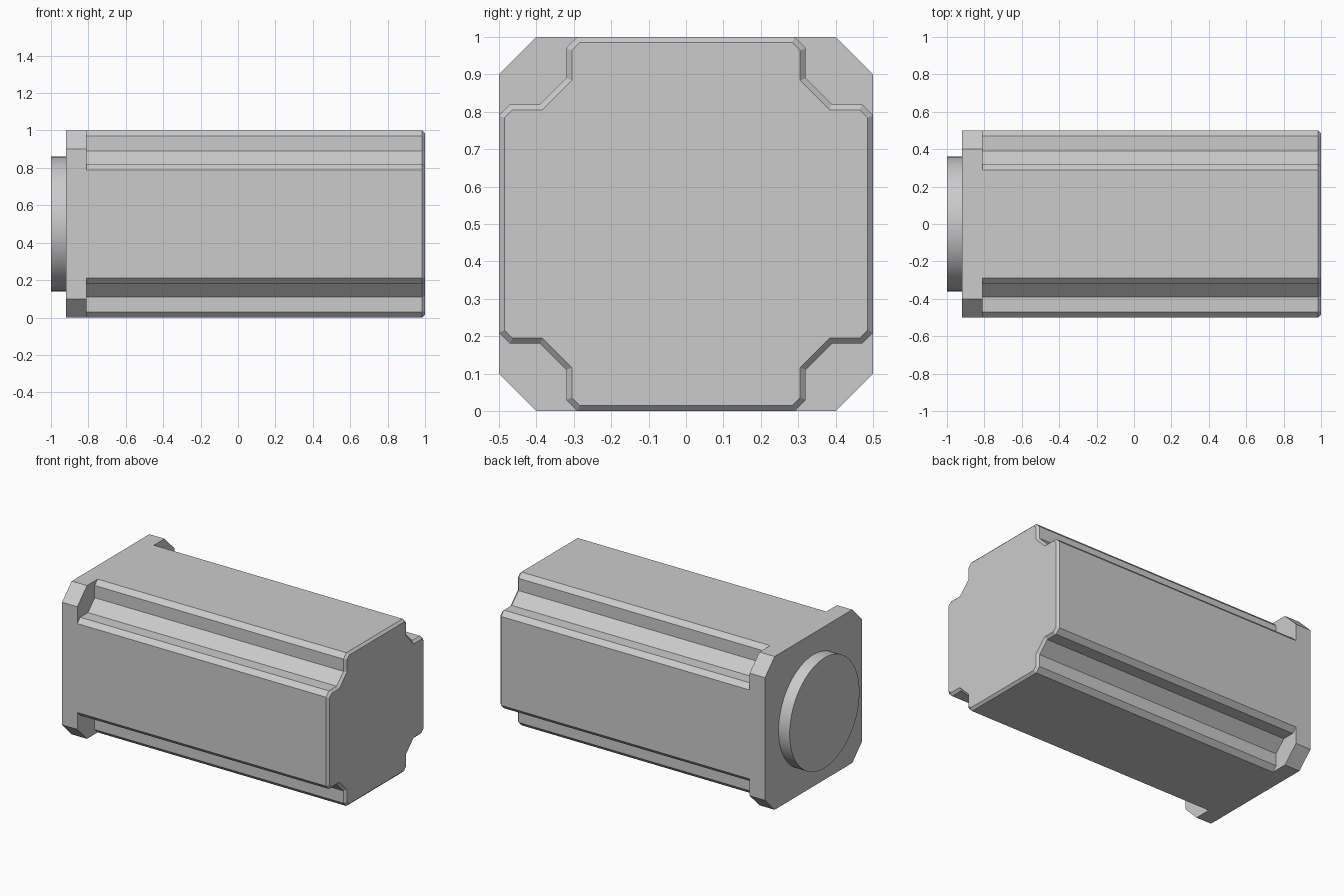
import bpy
import bmesh
from math import pi
from mathutils import Vector

if "Cube" in bpy.data.objects:
    bpy.data.objects.remove(bpy.data.objects["Cube"], do_unlink=True)

GREY = (0.6, 0.6, 0.6, 1.0)
metal = bpy.data.materials.new("grey metal")
metal.use_nodes = True
metal.diffuse_color = GREY
metal.node_tree.nodes["Principled BSDF"].inputs["Base Color"].default_value = GREY


def add_object(name, bm):
    bmesh.ops.recalc_face_normals(bm, faces=bm.faces)
    mesh = bpy.data.meshes.new(name)
    bm.to_mesh(mesh)
    bm.free()
    mesh.materials.append(metal)
    obj = bpy.data.objects.new(name, mesh)
    bpy.context.collection.objects.link(obj)
    return obj


def four_corners(points):
    """Repeat one corner's points around the square section."""
    loop = []
    for _ in range(4):
        loop += points
        points = [Vector((-p.y, p.x)) for p in points]
    return loop


def inset(loop, d):
    """Mitred inward offset of a counter-clockwise outline."""
    result = []
    for i, p in enumerate(loop):
        a = (p - loop[i - 1]).normalized()
        b = (loop[(i + 1) % len(loop)] - p).normalized()
        na, nb = Vector((-a.y, a.x)), Vector((-b.y, b.x))
        result.append(p + (na + nb) * d / (1 + na.dot(nb)))
    return result


def ring(bm, loop, x):
    return [bm.verts.new((x, p.x, p.y + 0.5)) for p in loop]


def bridge(bm, r1, r2):
    for i in range(len(r1)):
        bm.faces.new((r1[i - 1], r1[i], r2[i], r2[i - 1]))


# Motor housing: grooved body and square mounting flange in one shell
groove = [Vector(p) for p in ((0.5, 0.29), (0.47, 0.32), (0.39, 0.32),
                              (0.32, 0.39), (0.32, 0.47), (0.29, 0.5))]
body = four_corners(groove)
flange = four_corners([Vector((0.5, 0.4)), Vector((0.4, 0.5))])
n = len(groove)

bm = bmesh.new()
face_ring = ring(bm, flange, -0.92)
back_ring = ring(bm, flange, -0.81)
root = ring(bm, body, -0.81)
shoulder = ring(bm, body, 0.985)
end = ring(bm, inset(body, 0.015), 1.0)
bridge(bm, root, shoulder)
bridge(bm, shoulder, end)
bm.faces.new(end)
bm.faces.new(face_ring)
for c in range(4):
    i, j = 2 * c, 2 * c + 1
    k = (j + 1) % 8
    corner = root[c * n:(c + 1) * n]
    following = root[((c + 1) % 4) * n]
    # exposed back of the flange lug, its chamfer, and the flat side
    bm.faces.new([back_ring[i], back_ring[j]] + corner[::-1])
    bm.faces.new((face_ring[i], face_ring[j], back_ring[j], back_ring[i]))
    bm.faces.new((face_ring[j], face_ring[k], back_ring[k],
                  following, corner[-1], back_ring[j]))
add_object("motor_housing", bm)

# Round locating boss on the flange face
bpy.ops.mesh.primitive_cylinder_add(vertices=64, radius=0.36, depth=0.08,
                                    location=(-0.96, 0, 0.5),
                                    rotation=(0, pi / 2, 0))
boss = bpy.context.object
boss.name = "locating_boss"
boss.data.materials.append(metal)
bpy.ops.object.shade_smooth_by_angle(angle=pi / 6)
